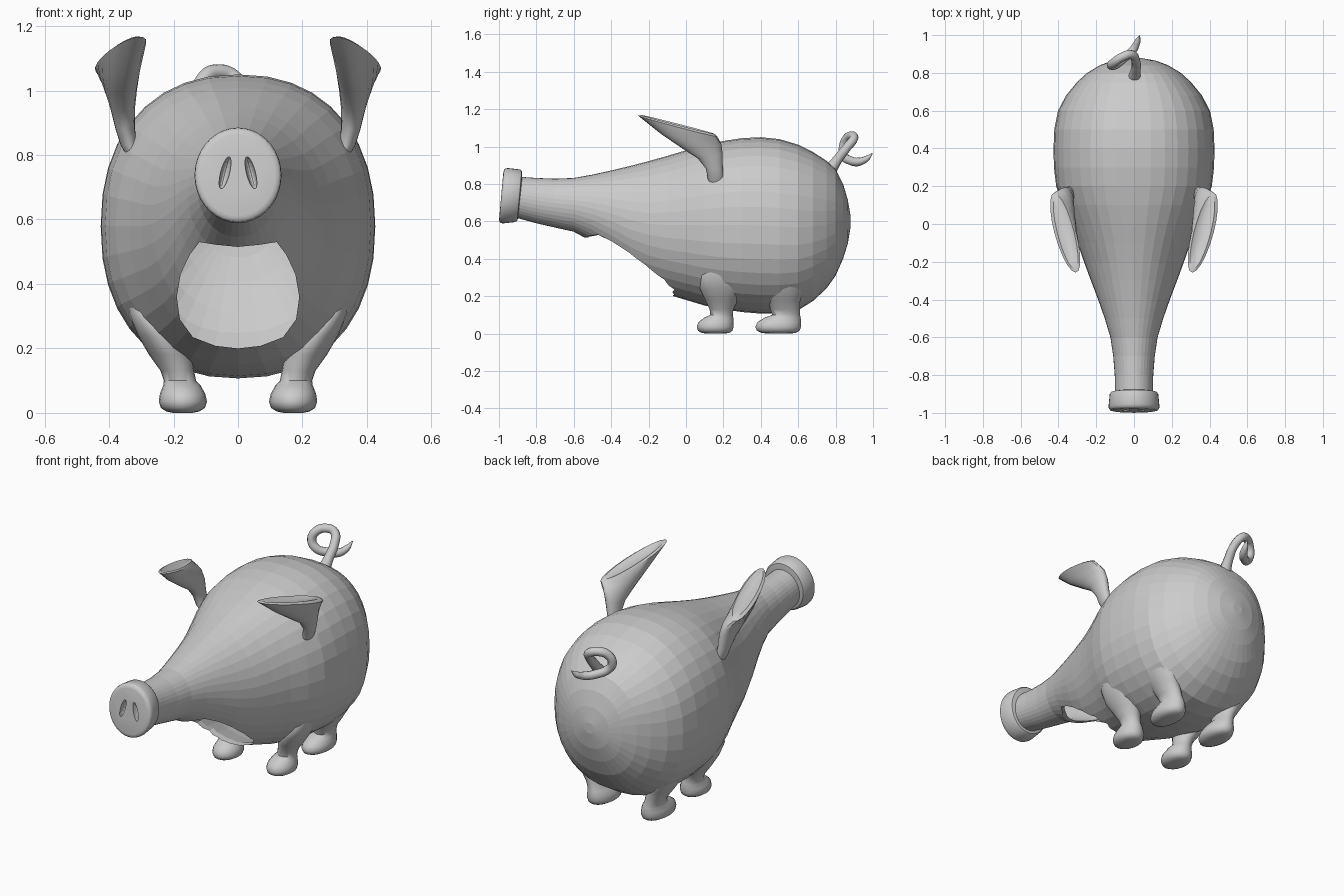
import bpy, bmesh, math
from mathutils import Vector as V

if "Cube" in bpy.data.objects:
    bpy.data.objects.remove(bpy.data.objects["Cube"])


def oval(c, a, b, n=24, p=2.0):
    """Closed (super)elliptic ring around c with half-axes a and b."""
    f = lambda t: math.copysign(abs(t) ** (2 / p), t)
    ts = [2 * math.pi * i / n for i in range(n)]
    return [V(c) + V(a) * f(math.cos(t)) + V(b) * f(math.sin(t)) for t in ts]


def loft(name, rings, mirror=False, angle=40):
    """Skin a list of rings and cap both ends."""
    bm = bmesh.new()
    rows = [[bm.verts.new(p) for p in r] for r in rings]
    n = len(rows[0])
    for r, s in zip(rows, rows[1:]):
        for i in range(n):
            bm.faces.new((r[i], r[(i + 1) % n], s[(i + 1) % n], s[i]))
    bm.faces.new(rows[0])
    bm.faces.new(rows[-1])
    bmesh.ops.recalc_face_normals(bm, faces=bm.faces)
    me = bpy.data.meshes.new(name)
    bm.to_mesh(me)
    bm.free()
    ob = bpy.data.objects.new(name, me)
    bpy.context.collection.objects.link(ob)
    if mirror:
        m = ob.modifiers.new("mirror", 'MIRROR')
        m.use_mirror_merge = False
    select(ob)
    if angle:
        bpy.ops.object.shade_smooth_by_angle(angle=math.radians(angle))
    return ob


def select(ob):
    bpy.ops.object.select_all(action='DESELECT')
    ob.select_set(True)
    bpy.context.view_layer.objects.active = ob


def cut(ob, cutter):
    m = ob.modifiers.new("cut", 'BOOLEAN')
    m.operation = 'DIFFERENCE'
    m.solver = 'EXACT'
    m.object = cutter
    select(ob)
    for name in [k.name for k in ob.modifiers if k.type in {'SOLIDIFY', 'BOOLEAN'}]:
        bpy.ops.object.modifier_apply(modifier=name)
    bpy.data.objects.remove(cutter)


# Bottle-shaped hollow body: y, bottom z, top z, half width
profile = [
    (-.91, .62, .84, .10), (-.80, .59, .832, .102), (-.70, .567, .828, .11),
    (-.60, .545, .832, .125), (-.50, .49, .85, .155), (-.40, .41, .872, .19),
    (-.30, .32, .896, .228), (-.20, .25, .922, .265), (-.10, .21, .95, .30),
    (0, .18, .98, .338), (.10, .15, 1.008, .38), (.20, .13, 1.03, .412),
    (.30, .115, 1.045, .424), (.40, .107, 1.05, .426), (.50, .107, 1.04, .422),
    (.60, .125, 1.01, .402), (.68, .175, .97, .36), (.75, .24, .925, .303),
    (.80, .31, .88, .248), (.84, .40, .80, .182), (.865, .48, .715, .115),
    (.88, .57, .63, .03)]
rings = []
for y, lo, hi, w in profile:
    p = 2.0 + .25 * max(0, min(1, (y + .2) / .4))
    rings.append(oval((0, y, (lo + hi) / 2), (w, 0, 0), (0, 0, (hi - lo) / 2), 36, p))
body = loft("body", rings, angle=0)
s = body.modifiers.new("shell", 'SOLIDIFY')
s.thickness, s.offset = .012, -1

# Opening under the neck
half = [(0, .515), (.07, .522), (.12, .53), (.15, .49), (.178, .43), (.19, .36),
        (.18, .29), (.14, .235), (.07, .208), (0, .20)]
outline = half + [(-x, z) for x, z in half[-2:0:-1]]
cut(body, loft("opening_cutter", [[V((x, y, z)) for x, z in outline] for y in (-.7, .03)],
               angle=0))

# Snout disc, leaning slightly back, with two nostril slits
rings = []
for y, k in [(-.885, .7), (-.89, .9), (-.9, .95), (-.965, 1), (-.978, .985),
             (-.985, .94), (-.988, .85)]:
    rings.append([V((q.x, q.y + .09 * (q.z - .737), q.z)) for q in
                  oval((0, y, .737), (.135 * k, 0, 0), (0, 0, .148 * k), 36)])
snout = loft("snout", rings)
for side in (-1, 1):
    bpy.ops.mesh.primitive_uv_sphere_add(segments=16, ring_count=10, radius=1,
                                         location=(side * .04, -.988, .745),
                                         rotation=(0, -.25 * side, 0))
    nostril = bpy.context.object
    nostril.scale = (.014, .035, .052)
    bpy.context.view_layer.update()
    cut(snout, nostril)

# Ears: narrow stalk widening into a forward-swept leaf with a shallow dip
ear = [((.30, .17, .76), (0, .03, 0), (.02, 0, 0)),
       ((.338, .158, .83), (0, .042, 0), (.026, 0, 0)),
       ((.35, .152, .88), (0, .045, 0), (.03, 0, 0)),
       ((.358, .13, .95), (.005, .065, .015), (.039, 0, -.002)),
       ((.364, .085, 1.0), (.015, .105, .01), (.048, 0, -.004)),
       ((.366, .02, 1.052), (.032, .16, -.02), (.055, 0, -.006)),
       ((.364, -.045, 1.11), (.055, .212, -.056), (.058, 0, -.006)),
       ((.362, -.043, 1.118), (.048, .195, -.05), (.045, 0, -.004)),
       ((.36, -.035, 1.105), (.03, .13, -.03), (.026, 0, -.002))]
loft("ears", [oval(*r, n=20) for r in ear], mirror=True)


# Stubby legs with forward-pointing feet: z, x, y shift, half width, half depth
def legs(name, y, reach, rise):
    leg = [(.38, .31, .03, .03, .05), (.31, .29, .025, .05, .11), (.24, .245, .018, .066, .115),
           (.18, .21, .012, .066, .088), (.13, .188, .005, .052, .064),
           (.10, .18, 0, .05, .06), (.085, .174, -.015, .058, .078),
           (.06, .172, -.03, .07, .095), (.035, .171, -.034, .075, .098),
           (.015, .171, -.034, .068, .092), (.004, .171, -.032, .05, .074),
           (0, .171, -.032, .03, .05)]
    loft(name, [oval((x, y + dy * (rise if z > .11 else reach), z), (a, 0, 0),
                     (0, b * (1 if z > .15 else reach), 0), 20)
                for z, x, dy, a, b in leg], mirror=True, angle=60)


legs("front_legs", .19, 1.0, 0)
legs("hind_legs", .535, 1.24, -1.0)

# Curly tail
path = [(0, .765, .865, 1.5), (.008, .81, .93, 1.1), (.01, .86, .995, 1),
        (-.015, .897, 1.043, 1), (-.06, .885, 1.058, 1), (-.105, .855, 1.038, 1),
        (-.12, .84, .99, 1), (-.095, .845, .948, 1), (-.05, .88, .925, 1),
        (-.005, .922, .918, .95), (.018, .965, .935, .7), (.03, .997, .965, .1)]
cu = bpy.data.curves.new("tail", 'CURVE')
cu.dimensions = '3D'
cu.bevel_depth, cu.bevel_resolution, cu.resolution_u = .024, 3, 6
cu.use_fill_caps = True
sp = cu.splines.new('BEZIER')
sp.bezier_points.add(len(path) - 1)
for bp, (x, y, z, r) in zip(sp.bezier_points, path):
    bp.co, bp.radius = (x, y, z), r
    bp.handle_left_type = bp.handle_right_type = 'AUTO'
tail = bpy.data.objects.new("tail", cu)
bpy.context.collection.objects.link(tail)
select(tail)
bpy.ops.object.convert(target='MESH')
bpy.ops.object.shade_smooth_by_angle(angle=math.radians(50))
